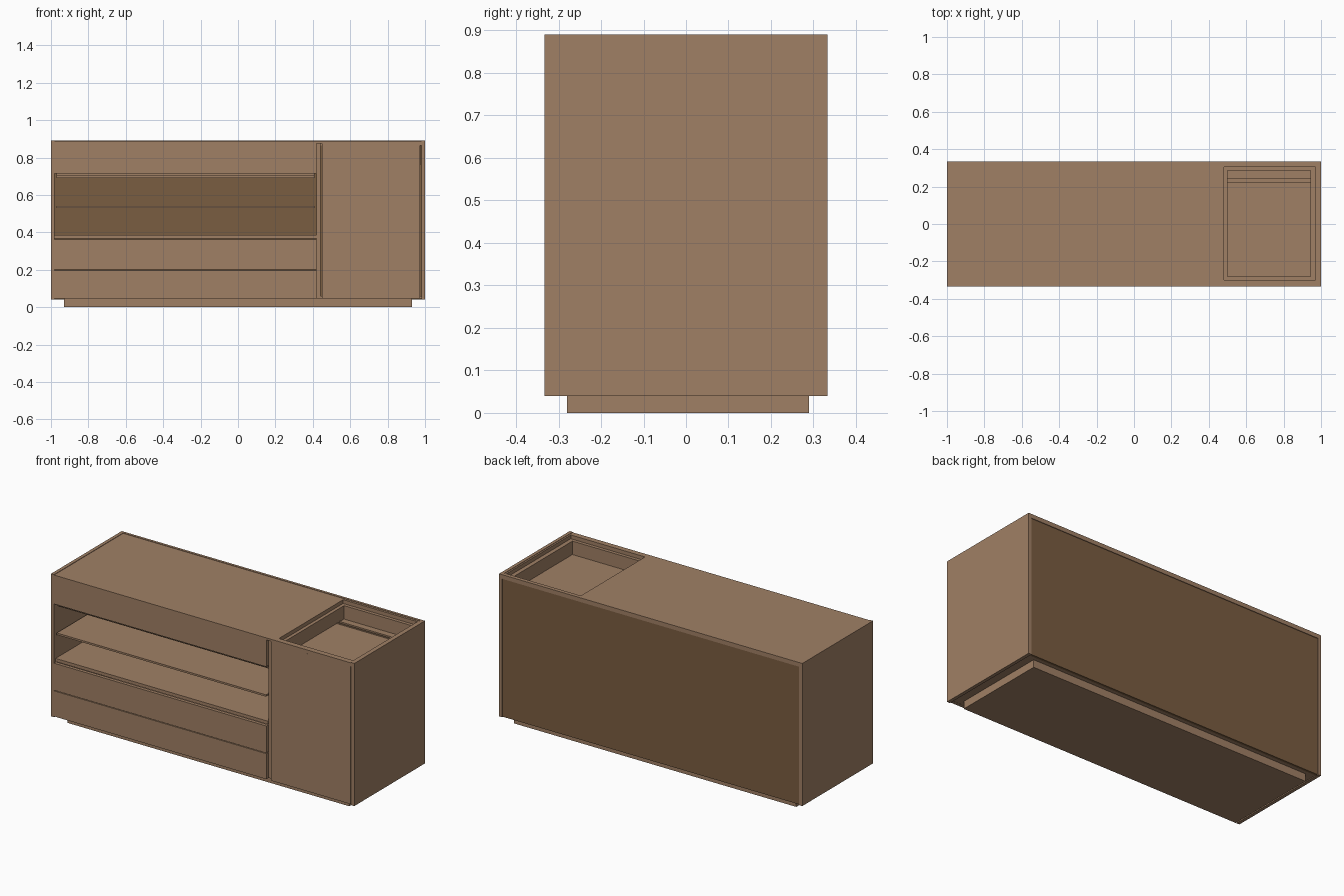
import bpy

def mat(name, rgb):
    lin = [((c / 255 + 0.055) / 1.055) ** 2.4 for c in rgb]
    m = bpy.data.materials.new(name)
    m.diffuse_color = (*lin, 1)
    return m

WOOD = mat("warm_wood", (160, 128, 101))
BACK = mat("backing_board", (122, 93, 65))

def boxes(name, spans, m=WOOD):
    """One object from a list of (x0, x1, y0, y1, z0, z1) boxes."""
    v, f = [], []
    for x0, x1, y0, y1, z0, z1 in spans:
        n = len(v)
        v += [(x, y, z) for z in (z0, z1) for y in (y0, y1) for x in (x0, x1)]
        f += [[n + i for i in q] for q in ((0, 2, 3, 1), (4, 5, 7, 6), (0, 1, 5, 4),
                                           (2, 6, 7, 3), (0, 4, 6, 2), (1, 3, 7, 5))]
    me = bpy.data.meshes.new(name)
    me.from_pydata(v, [], f)
    me.materials.append(m)
    ob = bpy.data.objects.new(name, me)
    bpy.context.collection.objects.link(ob)

def frame(name, o, i, z0, z1):
    """Rectangular ring between outer and inner (x0, x1, y0, y1)."""
    boxes(name, [(o[0], i[0], o[2], o[3], z0, z1), (i[1], o[1], o[2], o[3], z0, z1),
                 (i[0], i[1], o[2], i[2], z0, z1), (i[0], i[1], i[3], o[3], z0, z1)])

F, B, H = -0.333, 0.333, 0.89   # front, back, height

# Plinth and carcass
boxes("plinth", [(-0.93, 0.93, -0.28, 0.29, 0, 0.05)])
for side, x0, x1 in (("left", -1, -0.98), ("right", 0.98, 1)):
    boxes(side + "_side_panel", [(x0, x1, F, B, 0.04, H)])
boxes("bottom_panel", [(-0.98, 0.98, -0.312, 0.322, 0.045, 0.06)])
boxes("back_top_rail", [(-0.98, 0.98, 0.318, B, 0.865, H)])
boxes("back_panel", [(-0.98, 0.98, 0.315, 0.329, 0.042, 0.865)], BACK)
boxes("divider", [(0.42, 0.442, -0.313, 0.315, 0.06, 0.875)])

# Top, with the opening on the right
boxes("top_panel", [(-0.98, 0.45, F, 0.318, 0.875, 0.8875)])
frame("top_opening_surround", (0.45, 0.98, F, 0.318), (0.48, 0.97, -0.30, 0.305), 0.865, 0.8875)
frame("tray_ledge", (0.46, 0.975, -0.312, 0.315), (0.50, 0.945, -0.28, 0.285), 0.76, 0.865)
boxes("tray_floor", [(0.50, 0.945, -0.28, 0.225, 0.77, 0.785),
                     (0.50, 0.945, 0.24, 0.285, 0.77, 0.785),
                     (0.50, 0.945, 0.225, 0.24, 0.755, 0.765)])
boxes("tray_slot_trim", [(0.50, 0.945, 0.215, 0.225, 0.78, 0.788),
                         (0.50, 0.945, 0.24, 0.25, 0.78, 0.788)])

# Fronts
boxes("top_fascia", [(-0.98, 0.42, F, -0.313, 0.715, 0.875)])
boxes("fascia_box", [(-0.97, 0.41, -0.313, 0.315, 0.70, 0.72)])
for i, (z0, z1) in enumerate(((0.045, 0.197), (0.201, 0.362))):
    boxes(f"drawer_front_{i + 1}", [(-0.98, 0.42, F, -0.313, z0, z1)])
boxes("door", [(0.45, 0.974, F, -0.313, 0.045, 0.868)])

# Open shelves
boxes("niche_floor", [(-0.98, 0.42, -0.318, 0.315, 0.366, 0.385)])
boxes("middle_shelf", [(-0.97, 0.41, -0.322, 0.315, 0.53, 0.541)])
boxes("upper_shelf", [(-0.97, 0.41, -0.30, 0.315, 0.69, 0.70)])
